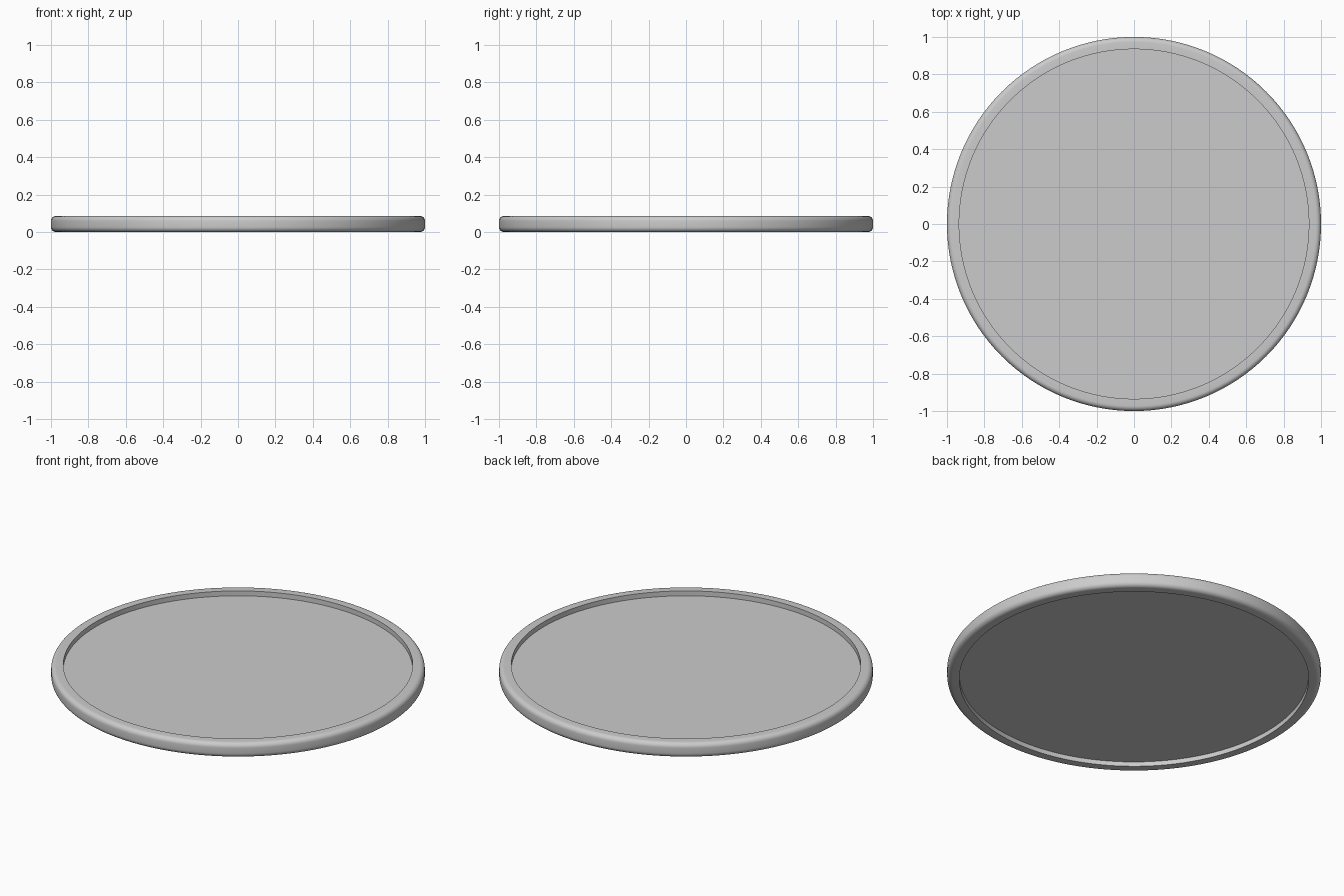
import bpy, bmesh, math

if "Cube" in bpy.data.objects:
    bpy.data.objects.remove(bpy.data.objects["Cube"])

SEGMENTS = 128
HEIGHT, OUTER, INNER, FILLET = 0.086, 1.0, 0.935, 0.027


def lathe(name, profile, closed):
    """Revolve an (r, z) profile around the z axis."""
    bm = bmesh.new()
    rings = []
    for r, z in profile:
        if r == 0:
            rings.append([bm.verts.new((0, 0, z))] * SEGMENTS)
        else:
            rings.append([bm.verts.new((r * math.cos(a), r * math.sin(a), z))
                          for a in (2 * math.pi * i / SEGMENTS for i in range(SEGMENTS))])
    pairs = list(zip(rings, rings[1:]))
    if closed:
        pairs.append((rings[-1], rings[0]))
    for low, high in pairs:
        for i in range(SEGMENTS):
            j = (i + 1) % SEGMENTS
            bm.faces.new(dict.fromkeys((low[i], low[j], high[j], high[i])))
    bmesh.ops.recalc_face_normals(bm, faces=bm.faces)
    mesh = bpy.data.meshes.new(name)
    bm.to_mesh(mesh)
    bm.free()
    obj = bpy.data.objects.new(name, mesh)
    bpy.context.collection.objects.link(obj)
    bpy.context.view_layer.objects.active = obj
    obj.select_set(True)
    bpy.ops.object.shade_smooth_by_angle(angle=math.radians(35))
    obj.select_set(False)
    return obj


def corner(cz, start):
    """Quarter-round of the outer rim edge."""
    return [(OUTER - FILLET + FILLET * math.cos(a), cz + FILLET * math.sin(a))
            for a in (math.radians(start + 15 * k) for k in range(7))]


# Rim: ring with rounded outer edges and straight inner wall
lathe("rim", [(INNER, 0)] + corner(FILLET, -90)
      + corner(HEIGHT - FILLET, 0) + [(INNER, HEIGHT)], True)

# Plate: thin disc recessed from both sides of the rim
lathe("plate", [(0, 0.027), (INNER, 0.027), (INNER, 0.057), (0, 0.057)], False)
